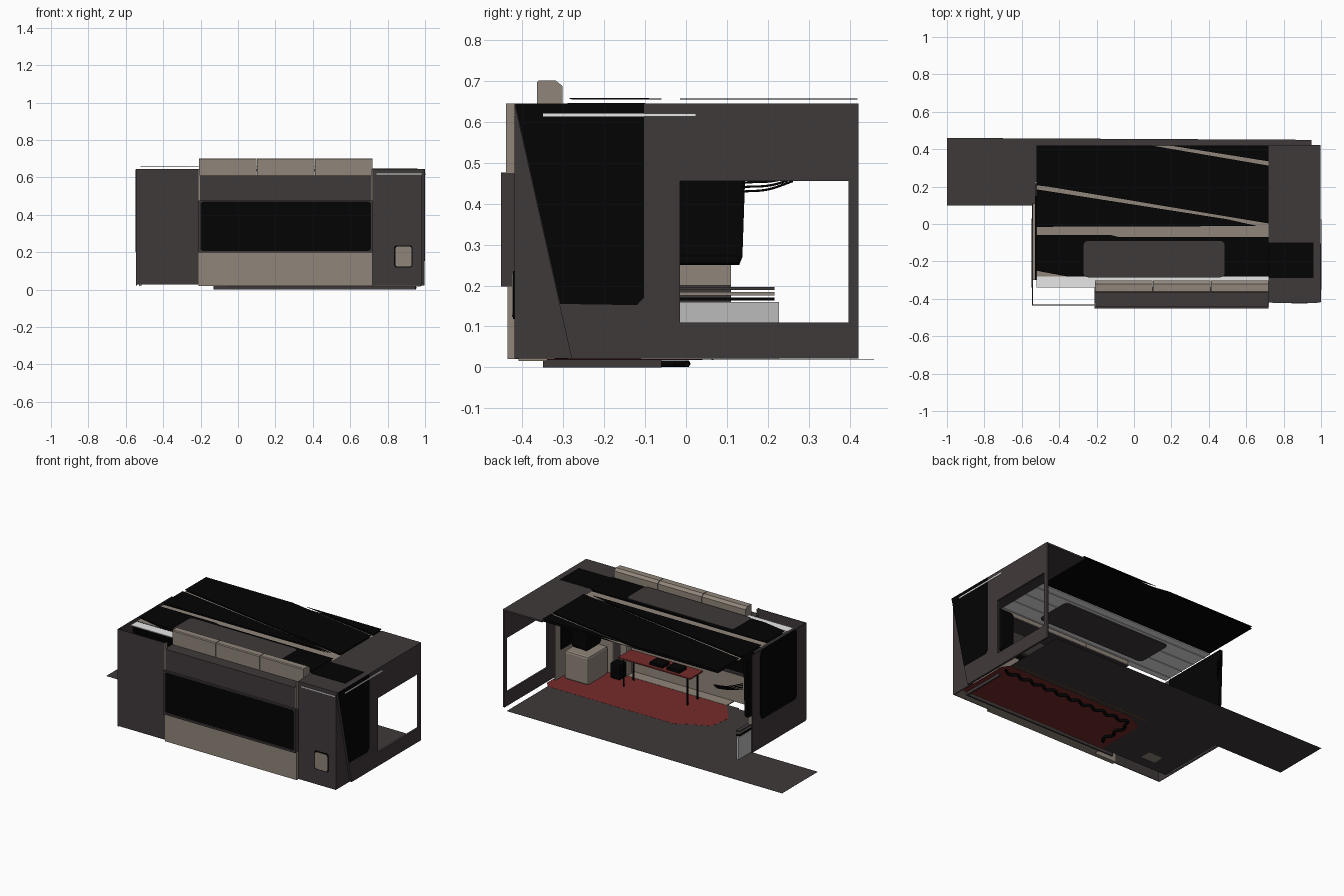
import bpy, bmesh, math
from mathutils import Vector

cube = bpy.data.objects.get("Cube")
if cube:
    bpy.data.objects.remove(cube, do_unlink=True)


def material(name, r, g, b):
    m = bpy.data.materials.new(name)
    m.use_nodes = True
    m.diffuse_color = (r, g, b, 1)
    m.node_tree.nodes["Principled BSDF"].inputs["Base Color"].default_value = (r, g, b, 1)
    return m


grey = material("dark_grey", .051, .041, .042)
black = material("black", .001, .001, .001)
beige = material("beige", .28, .235, .195)
light = material("light_grey", .5, .5, .5)
white = material("white", .8, .8, .8)
red = material("red", .18, .025, .025)
orange = material("orange", .3, .13, .03)


def panel(name, loops, axis, lo, hi, mat):
    """Flat outline (first loop) with optional holes, extruded along an axis."""
    bm = bmesh.new()
    edges = []
    for loop in loops:
        vs = []
        for p in loop:
            c = list(p)
            c.insert("xyz".index(axis), lo)
            vs.append(bm.verts.new(c))
        edges += [bm.edges.new((vs[i], vs[i - 1])) for i in range(len(vs))]
    bmesh.ops.triangle_fill(bm, use_beauty=True, edges=edges)
    out = bmesh.ops.extrude_face_region(bm, geom=bm.faces[:])
    shift = Vector([hi - lo if a == axis else 0 for a in "xyz"])
    bmesh.ops.translate(bm, verts=[v for v in out["geom"] if isinstance(v, bmesh.types.BMVert)], vec=shift)
    bmesh.ops.recalc_face_normals(bm, faces=bm.faces[:])
    bmesh.ops.dissolve_limit(bm, angle_limit=.01, verts=bm.verts[:], edges=bm.edges[:])
    mesh = bpy.data.meshes.new(name)
    bm.to_mesh(mesh)
    bm.free()
    mesh.materials.append(mat)
    ob = bpy.data.objects.new(name, mesh)
    bpy.context.collection.objects.link(ob)
    return ob


def rect(a0, b0, a1, b1):
    return [(a0, b0), (a1, b0), (a1, b1), (a0, b1)]


def rounded(a0, b0, a1, b1, r, n=4):
    pts = []
    corners = [(a1 - r, b1 - r), (a0 + r, b1 - r), (a0 + r, b0 + r), (a1 - r, b0 + r)]
    for q, (a, b) in enumerate(corners):
        for i in range(n + 1):
            t = (q + i / n) * math.pi / 2
            pts.append((a + r * math.cos(t), b + r * math.sin(t)))
    return pts


def box(name, x, y, z, mat, bevel=0):
    ob = panel(name, [rect(x[0], y[0], x[1], y[1])], "z", z[0], z[1], mat)
    if bevel:
        mod = ob.modifiers.new("Bevel", "BEVEL")
        mod.width, mod.segments = bevel, 2
    return ob


def tube(name, pts, radius, mat):
    cu = bpy.data.curves.new(name, "CURVE")
    cu.dimensions = "3D"
    cu.bevel_depth, cu.bevel_resolution, cu.resolution_u = radius, 1, 6
    sp = cu.splines.new("BEZIER")
    sp.bezier_points.add(len(pts) - 1)
    for bp, p in zip(sp.bezier_points, pts):
        bp.co = p
        bp.handle_left_type = bp.handle_right_type = "AUTO"
    cu.materials.append(mat)
    ob = bpy.data.objects.new(name, cu)
    bpy.context.collection.objects.link(ob)


TOP = .645
L, R = -.21, .72          # front bay limits

# Floor, carpet and plinth
panel("floor", [[(-1, .1), (-.52, .1), (-.52, -.34), (-.05, -.34), (-.05, -.02), (.06, .04), (.95, .04),
                 (.95, .45), (-1, .46)]], "z", .019, .0198, grey)
panel("carpet", [[(-.05, -.34), (.98, -.34), (.98, 0), (.95, .04), (.06, .04), (-.05, -.02)]],
      "z", .018, .0205, red)
panel("carpet_end", [[(-.16, -.2), (-.05, -.34), (-.05, -.02), (-.14, -.06)]], "z", .0195, .0205, red)
box("front_sill", (-.05, .975), (-.41, -.34), (.016, .022), beige)
box("plinth", (-.13, .95), (-.35, -.34), (0, .02), grey)
box("plinth_end", (.94, .95), (-.34, -.06), (0, .018), grey)
box("floor_trim", (-.05, .95), (.062, .067), (.018, .0192), orange)
box("floor_hatch", (-.38, -.28), (-.27, -.2), (.0178, .0192), beige)
wave = [(.95 - i * .045, -.01 + .012 * (-1) ** i, .009) for i in range(21)]
wave += [(.02 + .012 * (-1) ** i, -.04 - i * .045, .009) for i in range(6)]
tube("wavy_edging", wave, .009, black)

# Right end module: end wall with big window, front wall and roof slab
panel("end_wall", [[(-.42, TOP), (-.28, .022), (.422, .022), (.422, TOP)], rect(-.015, .11, .397, .456)],
      "x", .985, .998, grey)
panel("end_dark_panel", [[(-.418, TOP - .001), (-.308, .155), (-.12, .152), (-.103, .17), (-.103, TOP - .001)]],
      "x", .997, 1, black)
box("end_light_strip", (.998, 1.002), (-.35, .025), (.613, .621), white)
box("right_front_wall", (R, .975), (-.42, -.41), (.022, TOP), grey)
box("right_corner_return", (.965, .985), (-.42, -.27), (.022, TOP), grey)
box("front_light_strip", (.74, .98), (-.423, -.42), (.614, .62), white)
box("right_roof", (R, .998), (-.41, .422), (.635, TOP), grey)
box("right_roof_dark", (R, .96), (-.29, -.1), (TOP, .647), black)
panel("service_frame", [rounded(.835, .118, .932, .236, .012)], "y", -.423, -.42, black)
panel("service_plate", [rounded(.842, .123, .928, .23, .012)], "y", -.425, -.422, beige)

# Left end module
box("left_front_wall", (-.545, L), (-.435, -.431), (.028, TOP), grey)
box("left_end_wall", (-.545, -.541), (-.43, .11), (.022, TOP), grey)
panel("left_dark_panel", [rounded(-.34, .2, .03, TOP - .002, .03)], "x", -.547, -.544, black)
panel("left_inner_screen", [[(-.3, .25), (.13, .25), (.138, .27), (.145, .45), (.15, .62), (-.3, .62)]],
      "x", -.53, -.51, black)
box("left_inner_panel", (-.54, -.515), (-.3, .11), (.2, .25), beige)
box("left_counter", (-.53, -.515), (-.3, .228), (.02, .16), light)
for i in range(3):
    box("counter_slat", (-.53, -.505), (-.3, .217), (.163 + i * .013, .171 + i * .013), (black, beige, grey)[i])
tube("screen_rail", [(-.515, -.25, .262), (-.515, .13, .262)], .012, black)
for i in range(4):
    d = i * .011
    tube("cable", [(-.5, .14, .43 + d), (-.45, .2 + d, .435 + d), (-.4, .26 + d, .455 + d)], .003, black)

# Front bay
box("lower_front_panel", (L, R), (-.437, -.42), (.02, .198), beige)
box("upper_front_panel", (L, R), (-.44, -.42), (.475, .61), grey)
box("front_ledge", (L, R), (-.44, -.3), (.6, .61), grey)
for x in (L, R - .006):
    box("side_flange", (x, x + .008), (-.4405, -.42), (.475, TOP), beige)
panel("window_frame", [rect(L, .198, R, .477), rounded(L + .012, .21, R - .012, .467, .01)],
      "y", -.453, -.403, grey)
box("front_window", (L + .01, R - .01), (-.444, -.42), (.205, .47), black)
profile = [(-.365, .61), (-.302, .61), (-.302, .688), (-.32, .702), (-.36, .702), (-.365, .697)]
for i in range(3):
    w = (R - L) / 3
    panel("roof_box", [profile], "x", L + i * w + .002, L + (i + 1) * w - .002, beige)

# Roof: a lower sheet with stripes, seen through slots between upper sheets
box("roof_lower_sheet", (-.52, R), (-.28, .42), (.642, .6435), black)
stripes = [
    [(.07, .42), (.21, .42), (R, .335), (R, .308)],
    [(-.52, .215), (-.46, .205), (R, .006), (R, -.02), (.5, .02), (-.52, .18)],
    [(-.52, -.01), (R, -.005), (R, -.075), (-.52, -.075)],
    [(-.52, -.24), (-.35, -.28), (-.52, -.28)],
]
for s in stripes:
    panel("roof_stripe", [s], "z", .6435, .6445, beige)
upper = [
    [(.19, .42), (R, .42), (R, .335)],
    [(-.52, .42), (.09, .42), (R, .312), (R, .003), (-.46, .2), (-.52, .207)],
    [(-.52, .185), (.5, .025), (.66, -.011), (-.52, -.015)],
    [(-.52, -.06), (-.12, -.06), (-.08, -.07), (R, -.07), (R, -.28), (-.36, -.28), (-.52, -.25)],
]
for u in upper:
    panel("roof_upper_sheet", [u], "z", .655, .657, black)
panel("roof_hatch", [rounded(-.27, -.285, .485, -.09, .025)], "z", .656, .659, grey)

# Ceiling
box("ceiling", (-.52, R), (-.34, .05), (.636, .641), white)
for i in range(4):
    box("ceiling_rail", (-.52, R), (-.3 + i * .1, -.295 + i * .1), (.632, .637), light)
panel("ceiling_hatch", [rounded(-.27, -.26, .485, -.02, .025)], "z", .63, .636, grey)

# Interior: table with equipment
box("table_top", (.11, .62), (-.33, -.2), (.195, .203), red)
for x in (.14, .59):
    for y in (-.315, -.215):
        box("table_leg", (x - .004, x + .004), (y - .004, y + .004), (.02, .195), black)
for x in (.2, .32):
    box("table_device", (x, x + .09), (-.29, -.22), (.203, .222), black)
box("inner_lower_wall", (L, R), (-.42, -.41), (.02, .2), beige)

# Interior: cabinet, seat and posts near the right end
box("cabinet", (.76, .93), (-.3, -.1), (.02, .2), beige, .012)
box("cabinet_back", (.74, .95), (-.34, -.32), (.02, .6), beige)
box("cabinet_screen", (.78, .9), (-.27, -.12), (.22, .5), black, .02)
box("screen_stand", (.82, .86), (-.22, -.17), (.2, .22), black)
box("partition", (.955, .965), (-.4, -.05), (.022, .6), beige)
box("partition_glass", (.95, .956), (-.32, -.1), (.2, .55), black)
box("side_post", (.65, .7), (-.39, -.33), (.02, .3), beige, .008)
box("side_seat", (.65, .72), (-.33, -.26), (.02, .12), black, .01)
